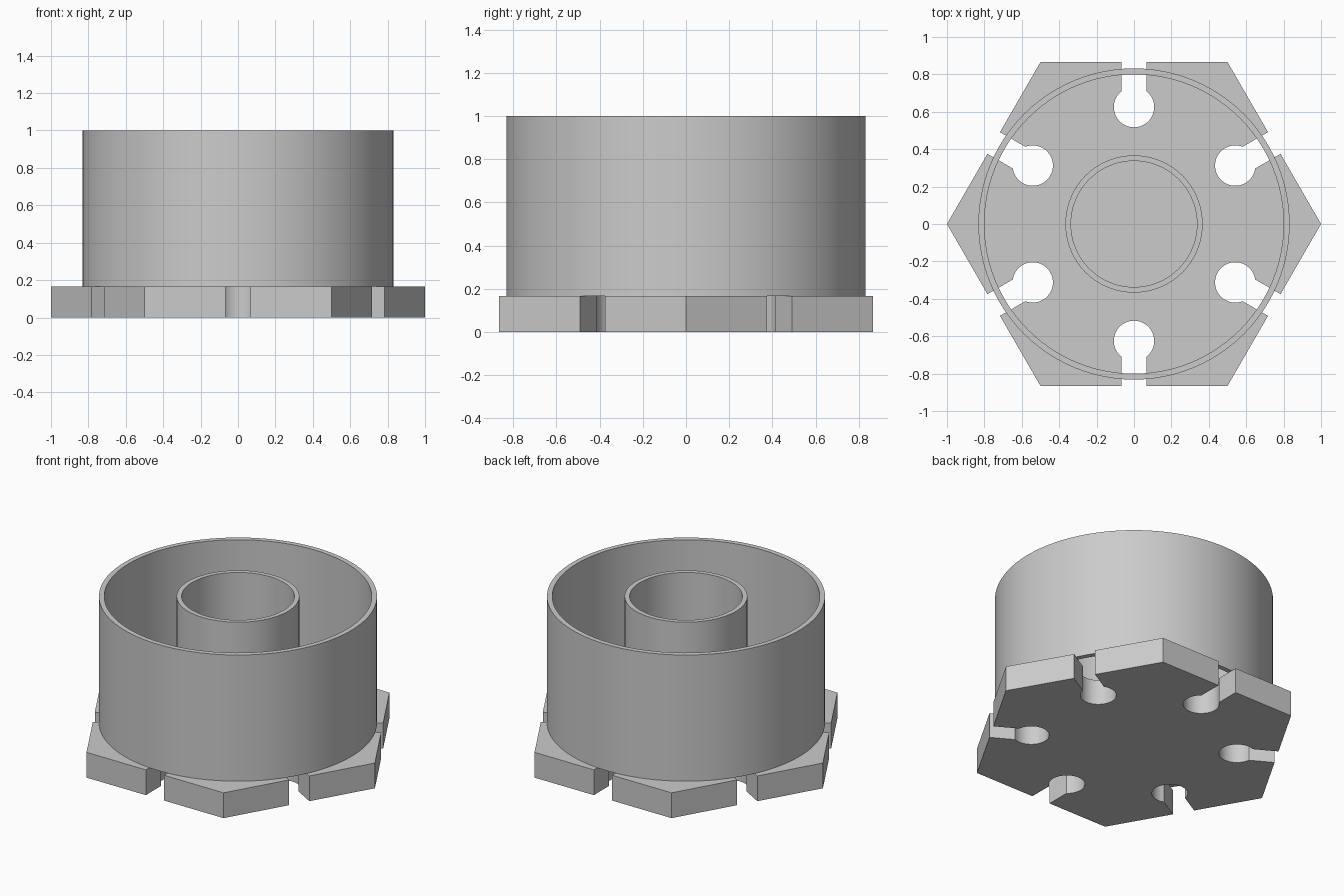
import bpy, bmesh
from math import sin, cos, pi, radians, asin, sqrt

cube = bpy.data.objects.get("Cube")
if cube:
    bpy.data.objects.remove(cube)

GREY = (0.6, 0.6, 0.6, 1)
mat = bpy.data.materials.new("plain grey")
mat.use_nodes = True
mat.diffuse_color = GREY
mat.node_tree.nodes["Principled BSDF"].inputs["Base Color"].default_value = GREY

PLATE_TOP, TOP = 0.167, 1.0
APOTHEM = sqrt(3) / 2
HOLE_R, HOLE_AT, SLOT = 0.108, 0.625, 0.067


def finish(name, bm):
    bmesh.ops.recalc_face_normals(bm, faces=bm.faces)
    mesh = bpy.data.meshes.new(name)
    bm.to_mesh(mesh)
    bm.free()
    mesh.materials.append(mat)
    obj = bpy.data.objects.new(name, mesh)
    bpy.context.collection.objects.link(obj)
    bpy.ops.object.select_all(action="DESELECT")
    obj.select_set(True)
    bpy.context.view_layer.objects.active = obj
    bpy.ops.object.shade_smooth_by_angle(angle=radians(30))
    return obj


def keyhole():
    """Slot outline as (outward, sideways) points, from one lip to the other."""
    half = asin(SLOT / HOLE_R)
    steps = 28
    pts = [(APOTHEM, -SLOT)]
    for i in range(steps + 1):
        a = -half - (2 * pi - 2 * half) * i / steps
        pts.append((HOLE_AT + HOLE_R * cos(a), HOLE_R * sin(a)))
    return pts + [(APOTHEM, SLOT)]


# Hexagonal base plate with a keyhole slot in the middle of each side
outline = []
for k in range(6):
    corner, mid = k * pi / 3, (k + 0.5) * pi / 3
    outline.append((cos(corner), sin(corner)))
    outline += [(r * cos(mid) - t * sin(mid), r * sin(mid) + t * cos(mid))
                for r, t in keyhole()]
bm = bmesh.new()
face = bm.faces.new([bm.verts.new((x, y, 0)) for x, y in outline])
walls = bmesh.ops.extrude_face_region(bm, geom=[face], use_keep_orig=True)
bmesh.ops.translate(bm, vec=(0, 0, PLATE_TOP),
                    verts=[g for g in walls["geom"] if isinstance(g, bmesh.types.BMVert)])
finish("base_plate", bm)


# Open tubes standing on the plate
def tube(name, outer, inner, segments=96):
    bm = bmesh.new()
    section = [(inner, PLATE_TOP), (outer, PLATE_TOP), (outer, TOP), (inner, TOP)]
    rings = [[bm.verts.new((r * cos(2 * pi * i / segments), r * sin(2 * pi * i / segments), z))
              for i in range(segments)] for r, z in section]
    for a, b in zip(rings, rings[1:] + rings[:1]):
        for i in range(segments):
            j = (i + 1) % segments
            bm.faces.new((a[i], a[j], b[j], b[i]))
    finish(name, bm)


tube("outer_wall", 0.832, 0.8)
tube("inner_collar", 0.367, 0.337)
